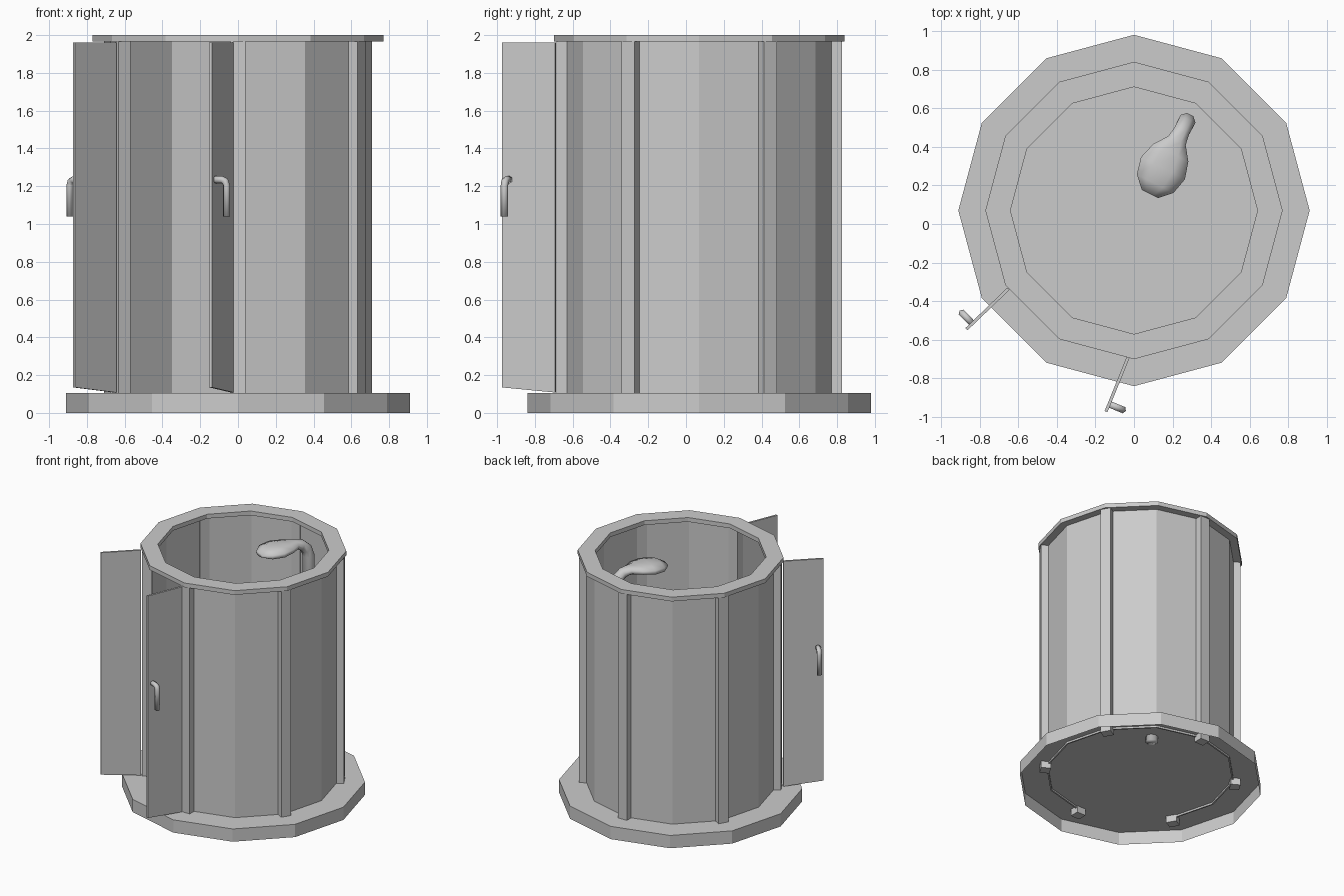
import bpy, bmesh
from math import sin, cos, radians, pi
from mathutils import Vector

if "Cube" in bpy.data.objects:
    bpy.data.objects.remove(bpy.data.objects["Cube"])

CY = 0.07  # cabin axis sits slightly behind the origin


def polar(r, deg, z):
    return (r * cos(radians(deg)), CY + r * sin(radians(deg)), z)


def make(name, verts, faces, smooth=False):
    me = bpy.data.meshes.new(name)
    me.from_pydata([tuple(v) for v in verts], [], faces)
    bm = bmesh.new()
    bm.from_mesh(me)
    bmesh.ops.recalc_face_normals(bm, faces=bm.faces)
    bm.to_mesh(me)
    bm.free()
    ob = bpy.data.objects.new(name, me)
    bpy.context.collection.objects.link(ob)
    if smooth:
        me.polygons.foreach_set("use_smooth", [True] * len(me.polygons))
    return ob


def prism(name, outline, z0, z1):
    """Extrude an xy outline; z0 may be a list with one height per point."""
    n = len(outline)
    lows = z0 if isinstance(z0, list) else [z0] * n
    verts = [(p[0], p[1], z) for p, z in zip(outline, lows)]
    verts += [(p[0], p[1], z1) for p in outline]
    faces = [tuple(range(n)), tuple(range(n, 2 * n))]
    faces += [(i, (i + 1) % n, n + (i + 1) % n, n + i) for i in range(n)]
    return make(name, verts, faces)


def loft(name, rings, sides):
    """Tube through (centre, side vector, up vector) rings."""
    verts, faces = [], []
    for c, a, b in rings:
        for k in range(sides):
            t = 2 * pi * (k + 0.5) / sides
            verts.append(Vector(c) + a * cos(t) + b * sin(t))
    for i in range(len(rings) - 1):
        for k in range(sides):
            j = (k + 1) % sides
            faces.append((i * sides + k, i * sides + j,
                          (i + 1) * sides + j, (i + 1) * sides + k))
    faces += [tuple(range(sides)),
              tuple(range((len(rings) - 1) * sides, len(rings) * sides))]
    return make(name, verts, faces, True)


# Base tray, open underneath
N = 12
tray = [polar(0.91, 30 * i, z) for z in (0, 0.105) for i in range(N)]
make("base_tray", tray,
     [(i, (i + 1) % N, N + (i + 1) % N, N + i) for i in range(N)]
     + [tuple(range(N, 2 * N))])

# Top ring
ring = [polar(r, 30 * i, z) for r, z in
        ((0.77, 1.965), (0.77, 2.0), (0.64, 2.0), (0.64, 1.965)) for i in range(N)]
make("top_ring", ring,
     [(s * N + i, s * N + (i + 1) % N, (s + 1) % 4 * N + (i + 1) % N, (s + 1) % 4 * N + i)
      for s in range(4) for i in range(N)])

# Posts, and folded wall panels everywhere but the door opening
for k in range(6):
    a = 30 + 60 * k
    out = Vector((cos(radians(a)), sin(radians(a))))
    tan = Vector((-out.y, out.x))
    c = Vector((0, CY))
    prism(f"post_{k + 1}", [c + out * r + tan * t for r, t in
          ((0.68, -0.04), (0.755, -0.04), (0.755, 0.04), (0.68, 0.04))], 0.05, 1.97)
    if a != 210:
        pts = [polar(0.71, a + d, 0) for d in (0, 30, 60)]
        pts += [polar(0.698, a + d, 0) for d in (60, 30, 0)]
        prism(f"wall_panel_{k + 1}", pts, 0.09, 1.97)


# Open doors with drop handles
def door(name, hinge, tip, side):
    h, t = Vector(hinge), Vector(tip)
    d = (t - h).normalized()
    n = Vector((-d.y, d.x)) * side
    w = n * 0.008
    prism(name, [h - w, t - w, t + w, h + w], [0.108, 0.135, 0.135, 0.108], 1.96)
    p = t - d * 0.042
    D, M, U = d.to_3d() * 0.02, n.to_3d() * 0.02, Vector((0, 0, 0.02))

    def at(o, z):
        q = p + n * o
        return (q.x, q.y, z)
    loft(name + "_handle", [
        (at(0, 1.235), D, U), (at(0.048, 1.235), D, U),
        (at(0.066, 1.226), D, (U + M) * 0.75),
        (at(0.074, 1.205), D, M), (at(0.074, 1.04), D, M)], 6)


door("left_door", (-0.65, -0.335), (-0.868, -0.545), -1)
door("right_door", (-0.03, -0.69), (-0.145, -0.972), 1)

# Shower pipe that bends forward into a flattened head
d = Vector((-0.45, -0.89, 0)).normalized()
s = Vector((-d.y, d.x, 0))
up = Vector((0, 0, 1))
foot = Vector((0.272, 0.53, 0))
path = [  # forward, height, half width, half thickness, tilt of section
    (0, 0.06, 0.047, 0.045, 0), (0, 1.83, 0.047, 0.045, 0),
    (0.02, 1.89, 0.046, 0.045, 0.4), (0.06, 1.93, 0.045, 0.042, 0.75),
    (0.11, 1.945, 0.055, 0.035, 1), (0.18, 1.945, 0.11, 0.035, 1),
    (0.27, 1.94, 0.138, 0.042, 1), (0.36, 1.935, 0.115, 0.04, 1),
    (0.42, 1.93, 0.05, 0.015, 1)]
rings = []
for f, z, w, th, tilt in path:
    ang = tilt * pi / 2
    rings.append((foot + d * f + up * z, s * w,
                  (up * sin(ang) - d * cos(ang)) * th))
loft("shower_pipe_and_head", rings, 8)
